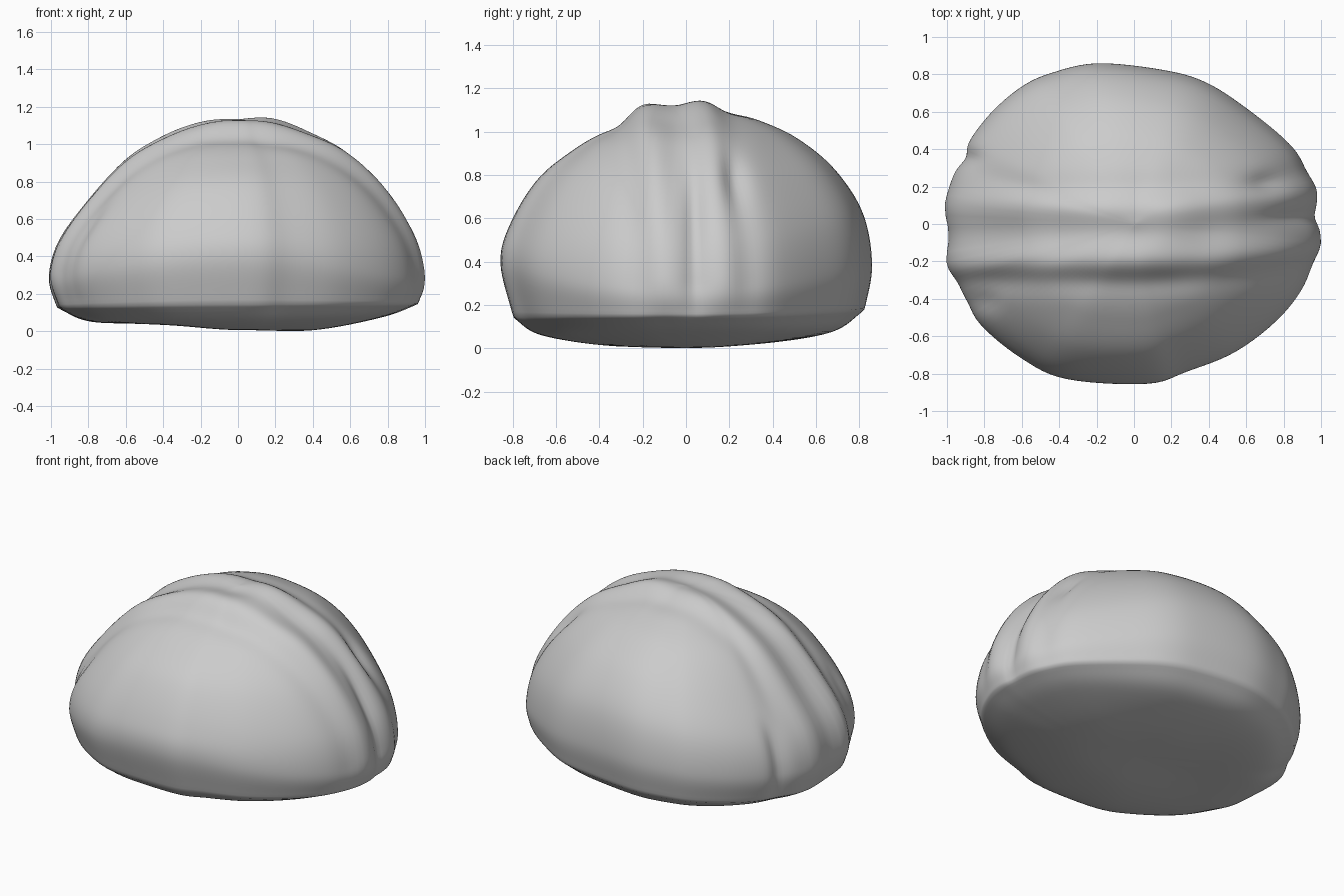
import bpy, bmesh, math

if "Cube" in bpy.data.objects:
    bpy.data.objects.remove(bpy.data.objects["Cube"])

# Plan outline (x, y), counter-clockwise from +x
OUTLINE = [(.99, -.03), (.975, .13), (.93, .28), (.83, .43), (.6, .62), (.38, .76), (.15, .825),
           (-.2, .86), (-.45, .805), (-.6, .735), (-.75, .61), (-.87, .46), (-.93, .33), (-1, .16),
           (-.985, -.2), (-.93, -.36), (-.82, -.54), (-.6, -.72), (-.36, -.83), (.07, -.855),
           (.28, -.79), (.55, -.68), (.8, -.48), (.95, -.25)]
# Profiles toward +x, +y, -x, -y: heights at shared radius fractions, apex to widest girth
FRACTION = [0, .2, .4, .6, .8, .95, 1]
CROWN = [[1.135, 1.13, 1.05, .94, .74, .49, .27],
         [1.135, 1.10, 1.05, .97, .83, .63, .39],
         [1.135, 1.11, 1.03, .90, .68, .47, .28],
         [1.135, 1.11, 1.02, .92, .78, .57, .39]]
RIM = [(.975, .145), (.96, .18), (.965, .125), (.93, .14)]
BASE_FRACTION = [.78, .4, 0]
BASE = [[.075, .005, .01], [.075, .02, .01], [.05, .04, .01], [.06, .01, .01]]


def spline(vals, t):
    """Catmull-Rom through evenly spaced values, clamped ends, t in 0..1."""
    n = len(vals) - 1
    i = min(int(t * n), n - 1)
    f = t * n - i
    b, c = vals[i], vals[i + 1]
    a = vals[i - 1] if i > 0 else 2 * b - c
    d = vals[i + 2] if i + 2 <= n else 2 * c - b
    return b + .5 * f * (c - a + f * (2*a - 5*b + 4*c - d + f * (3*(b - c) + d - a)))


def around(vals, ang):
    """Blend four directional values smoothly with angle."""
    q = (ang / (math.pi / 2)) % 4
    i = int(q) % 4
    f = q - int(q)
    f = f * f * (3 - 2 * f)
    return vals[i] * (1 - f) + vals[(i + 1) % 4] * f


def bell(v, centre, width):
    return math.exp(-((v - centre) / width) ** 2)


def creases(x, y):
    """Two long folds with a groove between, plus small dents at the ends."""
    v = y - .10 * max(x, 0) ** 2
    d = .016 * bell(v, .09, .07) + .024 * bell(v, -.2, .07) - .014 * bell(v, -.05, .07)
    d -= .012 * bell(v, -.32, .06) + .008 * bell(v, .2, .07)
    d -= .03 * bell(x, .72, .10) * bell(y, .22, .05)
    d -= .025 * bell(x, .9, .15) * bell(y, .04, .035)
    d -= .025 * bell(x, -.9, .07) * bell(y, .36, .04)
    d -= .02 * bell(x, -.82, .1) * bell(y, -.42, .05)
    return d


SEG, UP, LOW, DOWN = 144, 54, 10, 24
closed = OUTLINE + OUTLINE[:1]
bm = bmesh.new()
rows = []
for j in range(1, UP + LOW + DOWN):
    row = []
    for k in range(SEG):
        ox = spline([p[0] for p in closed], k / SEG)
        oy = spline([p[1] for p in closed], k / SEG)
        ang = math.atan2(oy, ox) % (2 * math.pi)
        rs, rz = around([r[0] for r in RIM], ang), around([r[1] for r in RIM], ang)
        if j <= UP + LOW:      # crown running down to the rim
            t = j / (UP + LOW)
            s = spline(FRACTION + [rs], t)
            z = spline([around([c[i] for c in CROWN], ang) for i in range(7)] + [rz], t)
        else:                  # shallow rounded underside
            t = (j - UP - LOW) / DOWN
            s = spline([rs] + BASE_FRACTION, t)
            z = spline([rz] + [around([b[i] for b in BASE], ang) for i in range(3)], t)
        x, y = ox * s, oy * s
        if j <= UP + LOW:      # push creases outward from the middle
            d = creases(x, y) * min(1, max(0, (z - .1) / .2))
            L = math.sqrt(x * x + y * y + (z - .2) ** 2)
            x, y, z = x + d * x / L, y + d * y / L, z + d * (z - .2) / L
        row.append(bm.verts.new((x, y, max(z, 0))))
    rows.append(row)
top = bm.verts.new((0, 0, 1.135 + creases(0, 0)))
bottom = bm.verts.new((0, 0, .01))
for k in range(SEG):
    n = (k + 1) % SEG
    bm.faces.new((top, rows[0][k], rows[0][n]))
    bm.faces.new((bottom, rows[-1][n], rows[-1][k]))
    for a, b in zip(rows, rows[1:]):
        bm.faces.new((a[k], b[k], b[n], a[n]))
bmesh.ops.recalc_face_normals(bm, faces=bm.faces)
for f in bm.faces:
    f.smooth = True

# Rounded loaf
mesh = bpy.data.meshes.new("loaf")
bm.to_mesh(mesh)
bm.free()
loaf = bpy.data.objects.new("loaf", mesh)
bpy.context.collection.objects.link(loaf)
soften = loaf.modifiers.new("soften", 'SMOOTH')
soften.factor, soften.iterations = .5, 3
